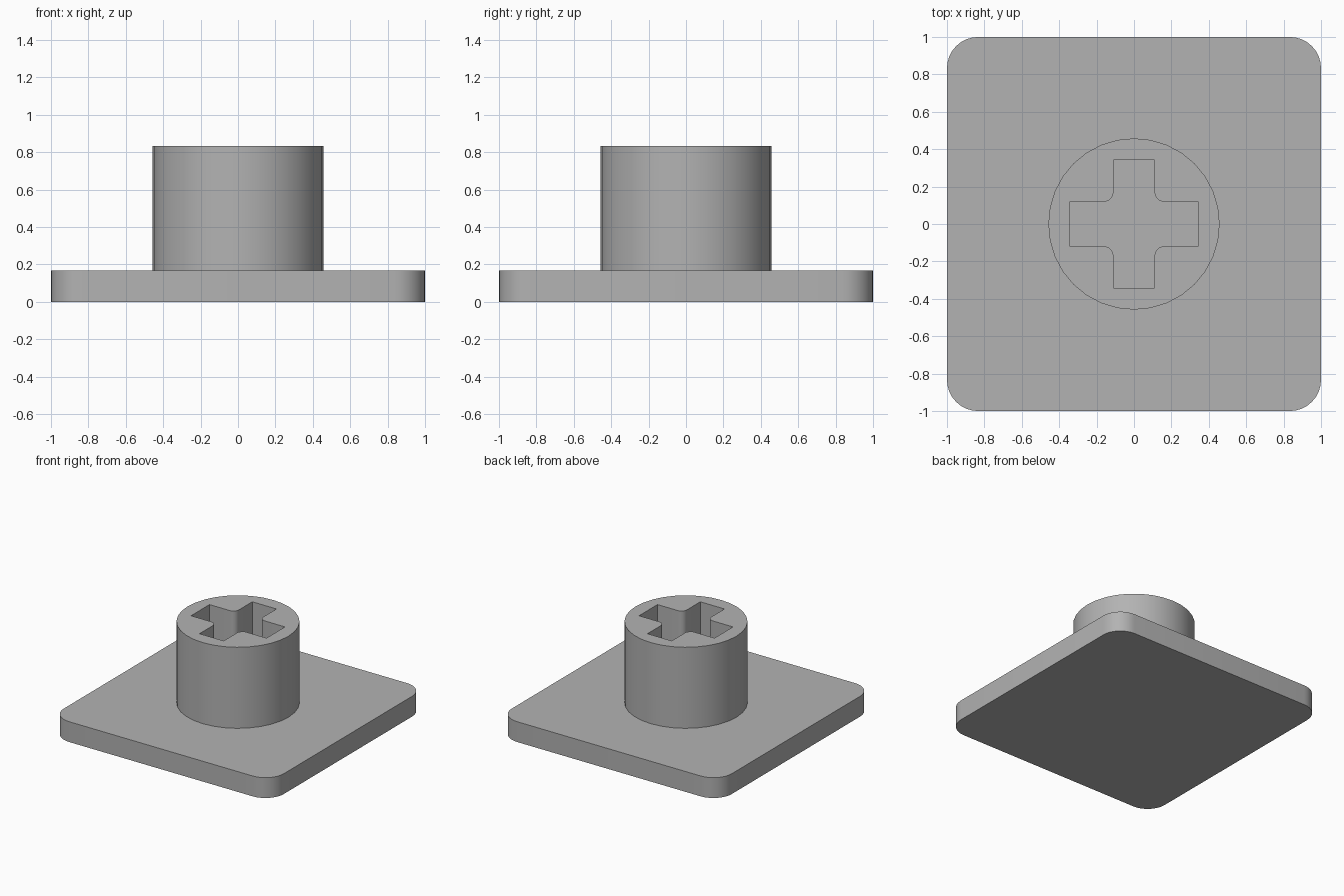
import bpy
import bmesh
from math import cos, sin, pi, radians

cube = bpy.data.objects.get("Cube")
if cube:
    bpy.data.objects.remove(cube, do_unlink=True)

PLATE_TOP = 0.167
STEM_TOP = 0.833

grey = bpy.data.materials.new("plain grey")
grey.use_nodes = True
colour = (0.45, 0.45, 0.45, 1)
grey.diffuse_color = colour
grey.node_tree.nodes["Principled BSDF"].inputs["Base Color"].default_value = colour


def arc(cx, cy, r, start, end, steps):
    """Points along an arc, angles in quarter turns."""
    angles = [(start + (end - start) * i / steps) * pi / 2 for i in range(steps + 1)]
    return [(cx + r * cos(a), cy + r * sin(a)) for a in angles]


def rounded_square(half, r):
    c = half - r
    corners = [(c, c), (-c, c), (-c, -c), (c, -c)]
    return [p for q, (x, y) in enumerate(corners) for p in arc(x, y, r, q, q + 1, 8)]


def cross(reach, half_x, half_y, r):
    """Plus outline with filleted inner corners, built from one quarter."""
    quarter = [(reach, half_y)] + arc(half_x + r, half_y + r, r, 3, 2, 6) + [(half_x, reach)]
    points = []
    for sx, sy in ((1, 1), (-1, 1), (-1, -1), (1, -1)):
        side = quarter if sx * sy > 0 else quarter[::-1]
        points += [(sx * x, sy * y) for x, y in side]
    return points


def prism(name, outlines, z0, z1):
    """Extrude an outline, with any further outlines as holes."""
    bm = bmesh.new()
    edges = []
    for outline in outlines:
        verts = [bm.verts.new((x, y, z0)) for x, y in outline]
        edges += [bm.edges.new((v, verts[i - 1])) for i, v in enumerate(verts)]
    bmesh.ops.triangle_fill(bm, edges=edges, use_beauty=True)
    top = bmesh.ops.extrude_face_region(bm, geom=bm.faces[:], use_keep_orig=True)
    moved = [g for g in top["geom"] if isinstance(g, bmesh.types.BMVert)]
    bmesh.ops.translate(bm, verts=moved, vec=(0, 0, z1 - z0))
    bmesh.ops.dissolve_limit(bm, angle_limit=0.01, verts=bm.verts[:], edges=bm.edges[:])
    bmesh.ops.recalc_face_normals(bm, faces=bm.faces[:])
    mesh = bpy.data.meshes.new(name)
    bm.to_mesh(mesh)
    bm.free()
    mesh.materials.append(grey)
    obj = bpy.data.objects.new(name, mesh)
    bpy.context.collection.objects.link(obj)
    bpy.ops.object.select_all(action="DESELECT")
    obj.select_set(True)
    bpy.context.view_layer.objects.active = obj
    bpy.ops.object.shade_smooth_by_angle(angle=radians(30))
    return obj


# Flat base with rounded corners
prism("base_plate", [rounded_square(1, 0.167)], 0, PLATE_TOP)

# Round post with a cross-shaped socket down to the base
circle = arc(0, 0, 0.458, 0, 4, 32)[:-1]
prism("socket_stem", [circle, cross(0.343, 0.11, 0.12, 0.05)], PLATE_TOP, STEM_TOP)
